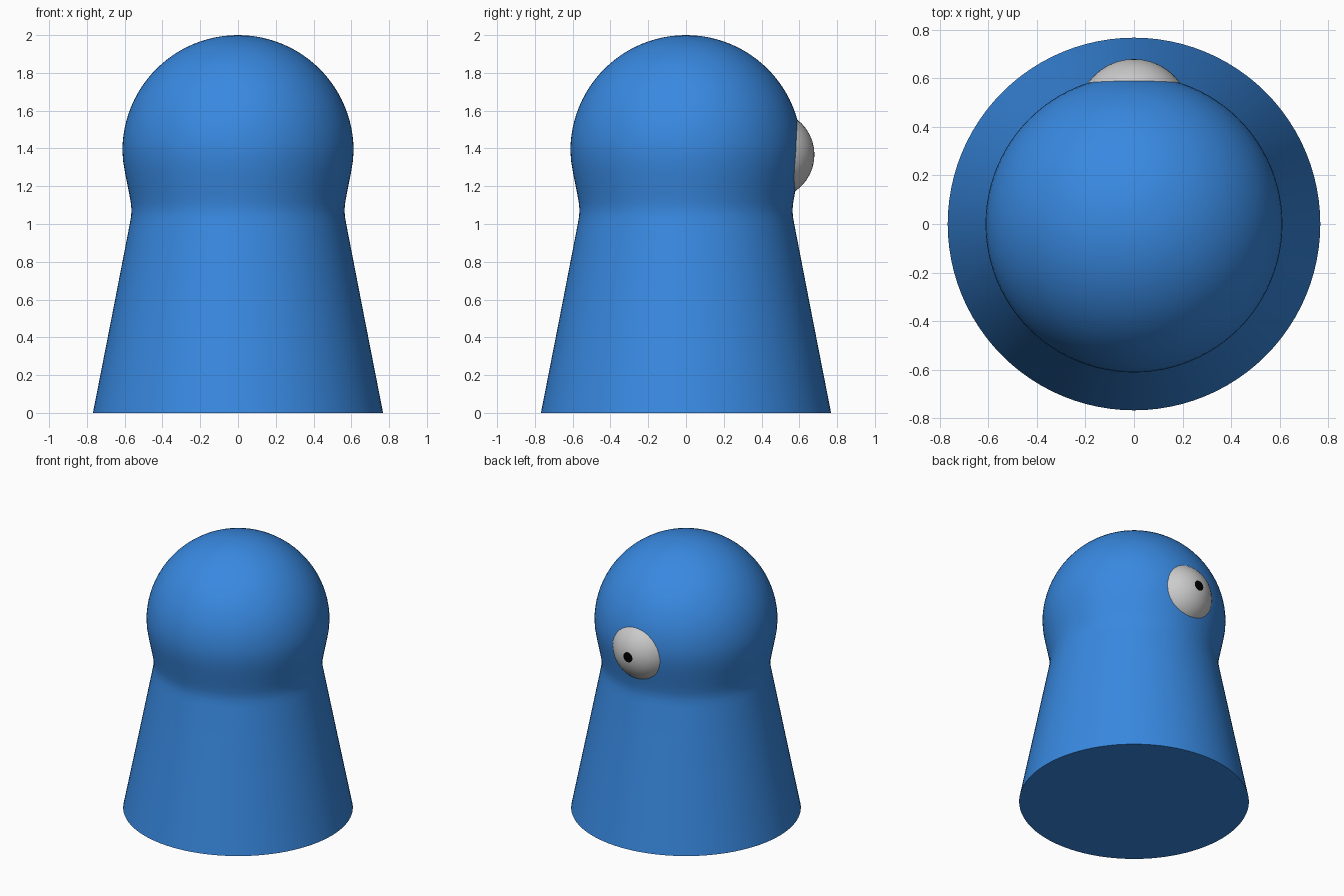
import bpy, bmesh, math
from mathutils import Matrix

if "Cube" in bpy.data.objects:
    bpy.data.objects.remove(bpy.data.objects["Cube"])


def material(name, color):
    mat = bpy.data.materials.new(name)
    mat.diffuse_color = color
    mat.use_nodes = True
    mat.node_tree.nodes["Principled BSDF"].inputs["Base Color"].default_value = mat.diffuse_color
    return mat


def add_object(name, bm, materials):
    bmesh.ops.recalc_face_normals(bm, faces=bm.faces)
    mesh = bpy.data.meshes.new(name)
    bm.to_mesh(mesh)
    bm.free()
    for mat in materials:
        mesh.materials.append(mat)
    obj = bpy.data.objects.new(name, mesh)
    bpy.context.collection.objects.link(obj)
    bpy.ops.object.select_all(action='DESELECT')
    obj.select_set(True)
    bpy.context.view_layer.objects.active = obj
    bpy.ops.object.shade_smooth_by_angle(angle=math.radians(40))
    return obj


blue = material("blue", (0.04, 0.25, 0.75, 1))
black = material("black", (0.0, 0.0, 0.0, 1))

# Body: tapered skirt, soft neck and round head as one lathed profile
HEAD_R, HEAD_Z = 0.612, 1.388
profile = [(0, 0), (0.768, 0), (0.67, 0.5), (0.573, 1.0), (0.566, 1.04),
           (0.564, 1.075), (0.567, 1.11), (0.575, 1.155), (0.586, 1.21),
           (0.598, 1.27), (0.608, 1.33)]
for i in range(25):
    a = math.pi / 2 * i / 24
    profile.append((HEAD_R * math.cos(a) if i < 24 else 0,
                    HEAD_Z + HEAD_R * math.sin(a)))

bm = bmesh.new()
verts = [bm.verts.new((r, 0, z)) for r, z in profile]
edges = [bm.edges.new(pair) for pair in zip(verts, verts[1:])]
bmesh.ops.spin(bm, geom=verts + edges, cent=(0, 0, 0), axis=(0, 0, 1),
               angle=math.tau, steps=96, use_merge=True)
bmesh.ops.remove_doubles(bm, verts=bm.verts, dist=1e-4)
add_object("body", bm, [blue])

# Eye: sphere half sunk into the back of the head, its pole faces form the pupil
EYE_R, EYE_Y, EYE_Z = 0.235, 0.445, 1.367
bm = bmesh.new()
bmesh.ops.create_uvsphere(
    bm, u_segments=32, v_segments=20, radius=EYE_R,
    matrix=Matrix.Translation((0, EYE_Y, EYE_Z)) @ Matrix.Rotation(-math.pi / 2, 4, 'X'))
for face in bm.faces:
    if len(face.verts) == 3 and face.calc_center_median().y > EYE_Y:
        face.material_index = 1
add_object("eye", bm, [None, black])
